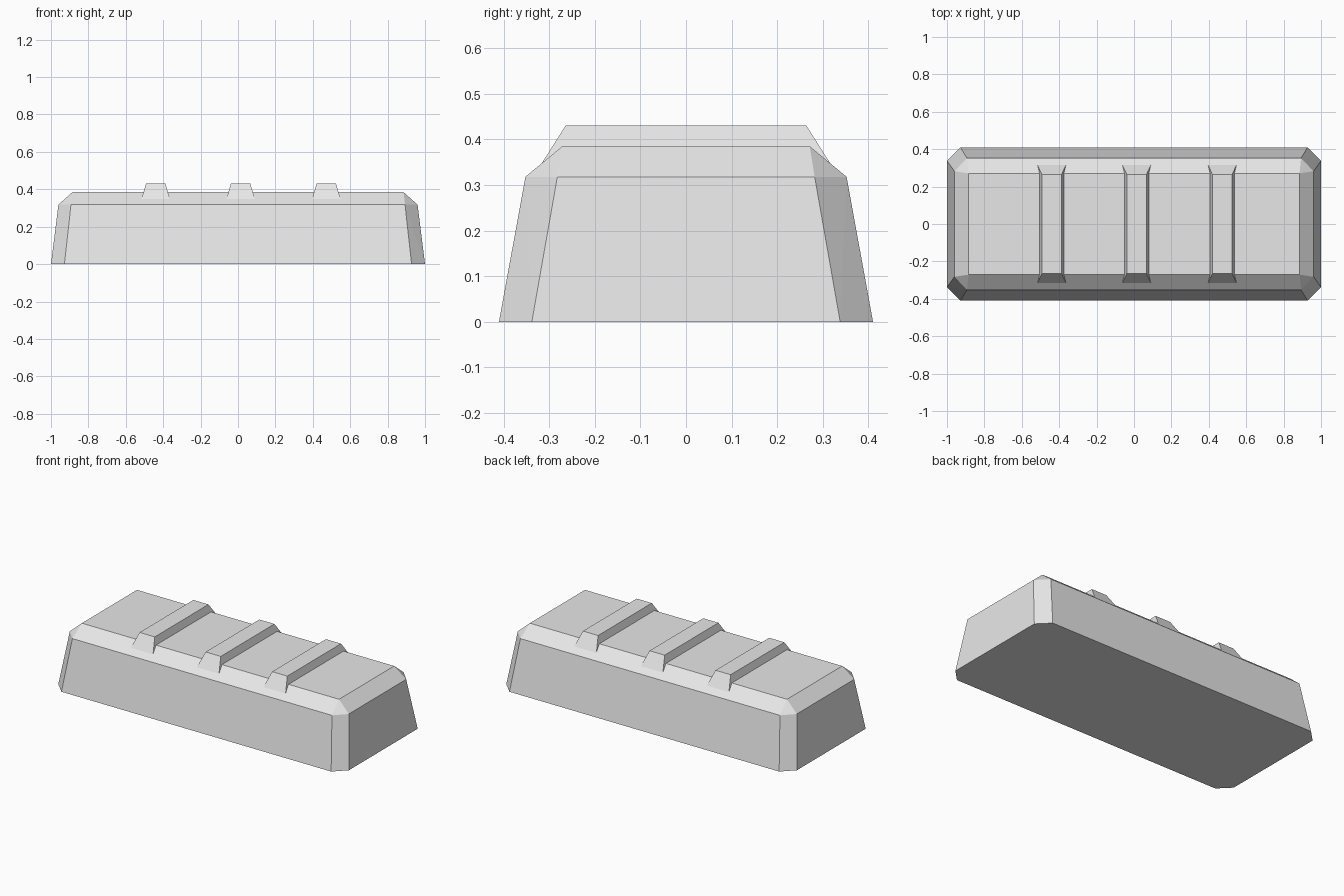
import bpy
import bmesh

cube = bpy.data.objects.get("Cube")
if cube:
    bpy.data.objects.remove(cube, do_unlink=True)

COLOUR = (0.8, 0.8, 0.8, 1.0)
grey = bpy.data.materials.new("light_grey")
grey.use_nodes = True
grey.diffuse_color = COLOUR
grey.node_tree.nodes["Principled BSDF"].inputs["Base Color"].default_value = COLOUR


def octagon(x, y, fx, fy, z):
    """Rectangle of half size x, y whose flat sides end at fx, fy."""
    return [(x, -fy, z), (x, fy, z), (fx, y, z), (-fx, y, z),
            (-x, fy, z), (-x, -fy, z), (-fx, -y, z), (fx, -y, z)]


def rectangle(x, y, z):
    return [(x, -y, z), (x, y, z), (-x, y, z), (-x, -y, z)]


def hull_part(name, points, location=(0, 0, 0)):
    """Convex flat-faced solid around the given cross-sections."""
    bm = bmesh.new()
    for p in points:
        bm.verts.new(p)
    bmesh.ops.convex_hull(bm, input=bm.verts)
    bmesh.ops.dissolve_limit(bm, angle_limit=0.01, verts=bm.verts, edges=bm.edges)
    bmesh.ops.recalc_face_normals(bm, faces=bm.faces)
    mesh = bpy.data.meshes.new(name)
    bm.to_mesh(mesh)
    bm.free()
    mesh.materials.append(grey)
    obj = bpy.data.objects.new(name, mesh)
    obj.location = location
    bpy.context.collection.objects.link(obj)
    return obj


# Tapered block with chamfered corners and a sloped rim
hull_part("body",
          octagon(1.0, 0.41, 0.928, 0.338, 0)
          + octagon(0.96, 0.352, 0.893, 0.282, 0.318)
          + rectangle(0.885, 0.271, 0.385))

# Three raised ribs running front to back across the top
for name, x in (("right_rib", -0.44), ("middle_rib", 0.014), ("left_rib", 0.472)):
    hull_part(name,
              rectangle(0.08, 0.324, 0.335) + rectangle(0.052, 0.264, 0.43),
              (x, 0, 0))
